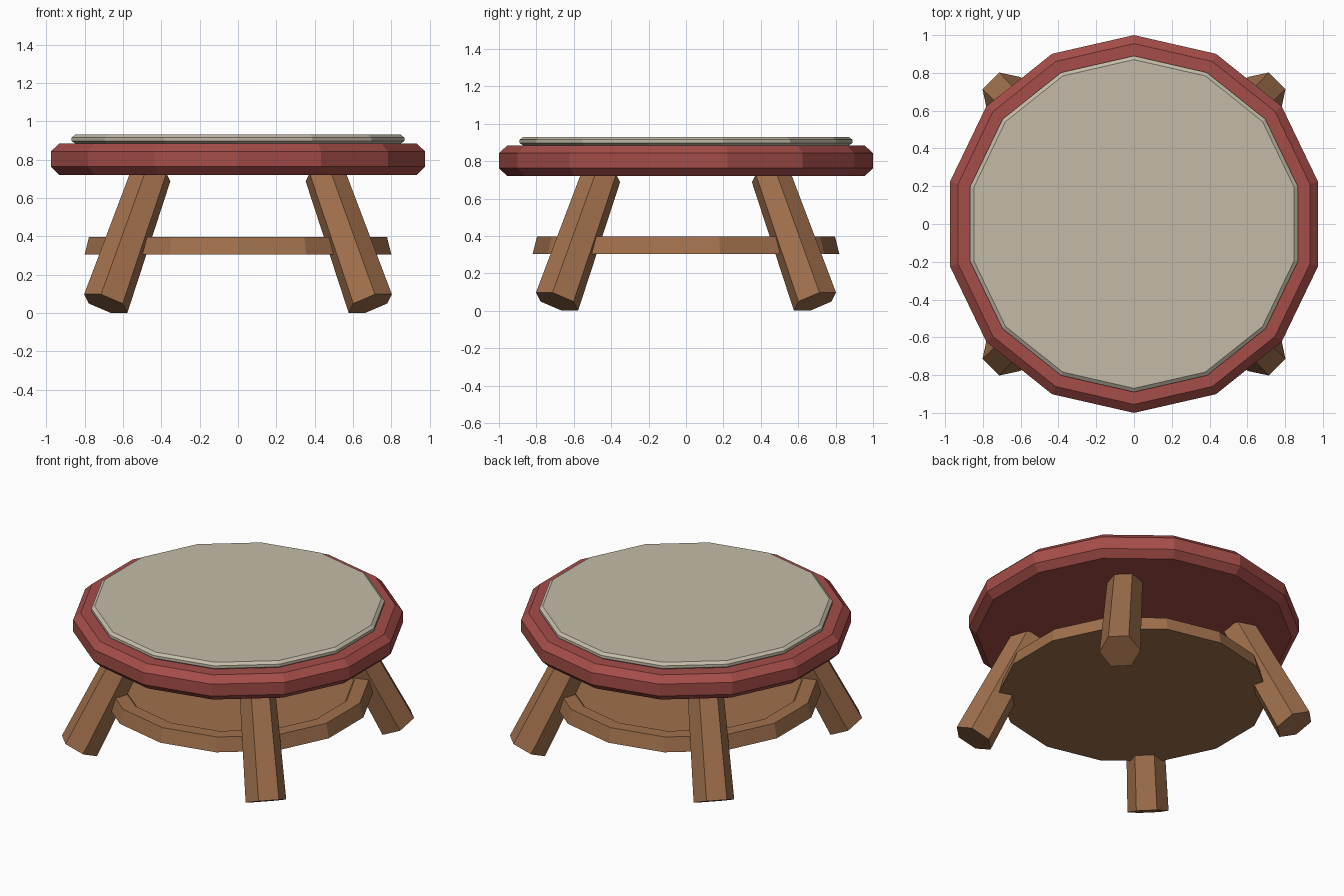
import bpy, bmesh, math
from mathutils import Vector

cube = bpy.data.objects.get("Cube")
if cube:
    bpy.data.objects.remove(cube, do_unlink=True)


def material(name, colour):
    mat = bpy.data.materials.new(name)
    mat.use_nodes = True
    mat.diffuse_color = (*colour, 1)
    bsdf = mat.node_tree.nodes["Principled BSDF"]
    bsdf.inputs["Base Color"].default_value = (*colour, 1)
    bsdf.inputs["Roughness"].default_value = 0.9
    return mat


red = material("red paint", (0.376, 0.074, 0.065))
wood = material("brown wood", (0.352, 0.162, 0.072))
cloth = material("beige cloth", (0.55, 0.50, 0.39))


def lofted(name, rings, mat):
    """Joins rings of points, listed bottom to top, and caps both ends."""
    bm = bmesh.new()
    loops = [[bm.verts.new(p) for p in ring] for ring in rings]
    n = len(loops[0])
    for low, high in zip(loops, loops[1:]):
        for i in range(n):
            j = (i + 1) % n
            bm.faces.new((low[i], low[j], high[j], high[i]))
    bm.faces.new(loops[0][::-1])
    bm.faces.new(loops[-1])
    bmesh.ops.recalc_face_normals(bm, faces=bm.faces)
    mesh = bpy.data.meshes.new(name)
    bm.to_mesh(mesh)
    bm.free()
    mesh.materials.append(mat)
    obj = bpy.data.objects.new(name, mesh)
    bpy.context.collection.objects.link(obj)
    return obj


def disc(name, profile, mat, sides=14):
    """Turns a (radius, height) profile into a many-sided disc."""
    angles = [math.pi / 2 + math.tau * i / sides for i in range(sides)]
    rings = [[(r * math.cos(a), r * math.sin(a), z) for a in angles] for r, z in profile]
    return lofted(name, rings, mat)


def leg(name, turn):
    """Tapered six-sided leg, splayed outward and cut square to its axis."""
    out = Vector((math.cos(turn), math.sin(turn), 0))
    side = Vector((-out.y, out.x, 0))
    foot = out * 0.975 + Vector((0, 0, 0.05))
    top = out * 0.636 + Vector((0, 0, 0.73))
    across = side.cross((top - foot).normalized())
    rings = []
    for centre, r in ((foot, 0.125), (top, 0.108)):
        angles = [math.pi / 6 + i * math.pi / 3 for i in range(6)]
        rings.append([centre + across * r * math.cos(a) + side * r * math.sin(a) for a in angles])
    return lofted(name, rings, wood)


# Seat board with chamfered rim
disc("seat", [(0.955, 0.72), (1, 0.763), (1, 0.843), (0.955, 0.885)], red)

# Thin padded top
disc("cushion", [(0.87, 0.884), (0.89, 0.897), (0.89, 0.915), (0.87, 0.93)], cloth)

# Lower shelf with a shallow sunken panel
disc("shelf", [(0.82, 0.305), (0.797, 0.397), (0.71, 0.397), (0.70, 0.387)], wood)

# Four splayed legs on the diagonals
for i, corner in enumerate(("back_left", "back_right", "front_right", "front_left")):
    leg(corner + "_leg", math.pi / 4 + i * math.pi / 2)
